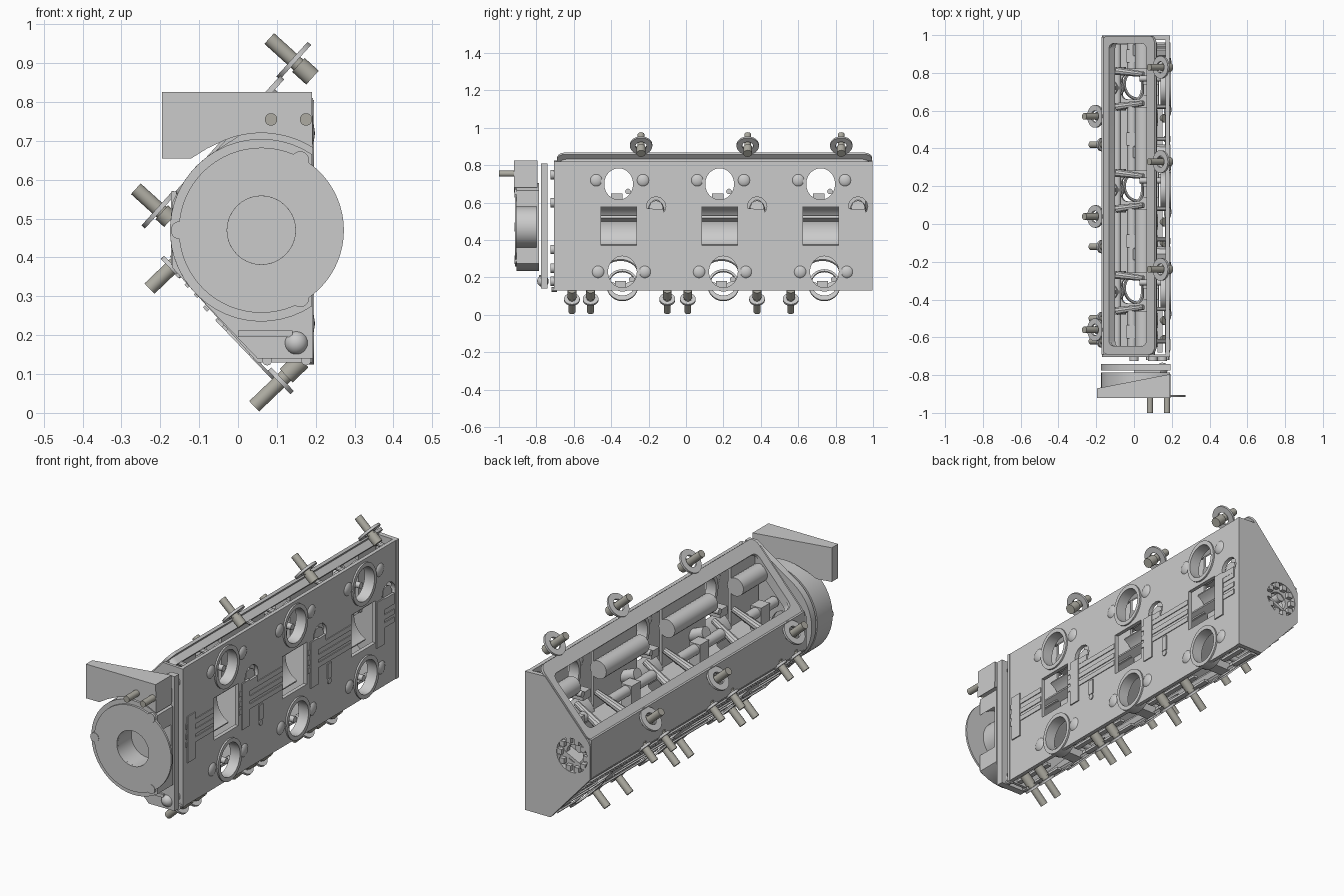
import bpy, bmesh
from math import sin, cos, radians, pi, acos
from mathutils import Matrix, Vector

if "Cube" in bpy.data.objects:
    bpy.data.objects.remove(bpy.data.objects["Cube"])

tan = bpy.data.materials.new("stud_metal")
tan.diffuse_color = (0.42, 0.41, 0.36, 1)
tan.use_nodes = True
tan.node_tree.nodes["Principled BSDF"].inputs["Base Color"].default_value = tan.diffuse_color

def finish(name, me, mat=None):
    me.shade_smooth()
    me.set_sharp_from_angle(angle=radians(35))
    if mat:
        me.materials.append(mat)
    ob = bpy.data.objects.new(name, me)
    bpy.context.collection.objects.link(ob)
    return ob

def frame(o, u, v):
    u, v = Vector(u).normalized(), Vector(v).normalized()
    m = Matrix((u, v, u.cross(v))).transposed().to_4x4()
    m.translation = Vector(o)
    return m

def plate(name, fr, loops, w0, w1, mat=None):
    """Flat plate from outlines (first outer, then holes), thick from w0 to w1."""
    cu = bpy.data.curves.new(name, 'CURVE')
    cu.dimensions, cu.fill_mode, cu.extrude = '2D', 'BOTH', abs(w1 - w0) / 2
    for lp in loops:
        s = cu.splines.new('POLY')
        s.points.add(len(lp) - 1)
        for p, (a, b) in zip(s.points, lp):
            p.co = (a, b, 0, 1)
        s.use_cyclic_u = True
    tmp = bpy.data.objects.new("tmp", cu)
    bpy.context.collection.objects.link(tmp)
    me = bpy.data.meshes.new_from_object(tmp.evaluated_get(bpy.context.evaluated_depsgraph_get()))
    bpy.data.objects.remove(tmp)
    bm = bmesh.new()
    bm.from_mesh(me)
    bmesh.ops.remove_doubles(bm, verts=bm.verts, dist=1e-5)
    bmesh.ops.recalc_face_normals(bm, faces=bm.faces)
    bm.transform(fr @ Matrix.Translation((0, 0, (w0 + w1) / 2)))
    bm.to_mesh(me)
    bm.free()
    return finish(name, me, mat)

def arc(cx, cy, r, a0=0, a1=360, n=32, ry=None):
    full = abs(a1 - a0) == 360
    ts = [radians(a0 + (a1 - a0) * i / (n if full else n - 1)) for i in range(n)]
    return [(cx + r * cos(t), cy + (ry or r) * sin(t)) for t in ts]

def rect(u0, u1, v0, v1, r=0):
    if not r:
        return [(u0, v0), (u1, v0), (u1, v1), (u0, v1)]
    return (arc(u1 - r, v1 - r, r, 0, 90, 6) + arc(u0 + r, v1 - r, r, 90, 180, 6)
            + arc(u0 + r, v0 + r, r, 180, 270, 6) + arc(u1 - r, v0 + r, r, 270, 360, 6))

def solid(name, make, mat=None, **kw):
    bm = bmesh.new()
    make(bm, **kw)
    me = bpy.data.meshes.new(name)
    bm.to_mesh(me)
    bm.free()
    return finish(name, me, mat)

def cyl(name, p0, p1, r, r2=None, n=20, mat=None):
    p0, p1 = Vector(p0), Vector(p1)
    d = p1 - p0
    m = Matrix.Translation((p0 + p1) / 2) @ d.to_track_quat('Z', 'Y').to_matrix().to_4x4()
    return solid(name, bmesh.ops.create_cone, mat, cap_ends=True, segments=n, radius1=r,
                 radius2=r if r2 is None else r2, depth=d.length, matrix=m)

def box(name, lo, hi):
    c, s = (Vector(lo) + Vector(hi)) / 2, Vector(hi) - Vector(lo)
    return solid(name, bmesh.ops.create_cube, size=1,
                 matrix=Matrix.Translation(c) @ Matrix.Diagonal((*s, 1)))

def ball(name, c, r, sx=1):
    return solid(name, bmesh.ops.create_uvsphere, u_segments=20, v_segments=12, radius=r,
                 matrix=Matrix.Translation(c) @ Matrix.Diagonal((sx, 1, 1, 1)))

# working planes: deck, valve cover slope (normal inward), exhaust slope (normal outward), end
DECK = frame((0, 0, 0), (0, 1, 0), (0, 0, 1))
UP = frame((-0.17, 0, 0.56), (0, 1, 0), (0.67, 0, 0.74))
LOW = frame((-0.17, 0, 0.375), (0, 1, 0), (0.69, 0, -0.72))
END = frame((0, 0, 0), (1, 0, 0), (0, 0, 1))       # normal is -y
bays = [-0.36, 0.18, 0.72]
gaps = [(-0.68, -0.46), (-0.26, 0.08), (0.28, 0.62), (0.82, 0.96)]

# deck plate with ports, plug holes and combustion recesses
holes = []
for y in bays:
    holes += [arc(y, 0.70, 0.08, ry=0.085), arc(y + 0.02, 0.23, 0.08, ry=0.085),
              rect(y - 0.095, y + 0.095, 0.37, 0.58), arc(y + 0.20, 0.58, 0.052, n=12)]
plate("deck_plate", DECK, [rect(-0.70, 0.99, 0.13, 0.82)] + holes, 0.168, 0.187)
for y in bays:
    for z, dy in ((0.70, 0), (0.23, 0.02)):
        plate("valve_seat_ring", DECK, [arc(y + dy, z, 0.095, ry=0.105),
              arc(y + dy, z, 0.077, ry=0.084)], 0.14, 0.195)
        cyl("valve_stem", (0.03, y + dy + 0.05, z - 0.04), (0.14, y + dy + 0.05, z - 0.04), 0.015)
        box("valve_guide", (0.05, y + dy - 0.04, z - 0.09), (0.13, y + dy + 0.02, z - 0.05))
    # curved chamber wall behind the recess
    plate("chamber_wall", frame((0, y, 0), (1, 0, 0), (0, 0, 1)),
          [arc(0.18, 0.475, 0.12, 115, 245, 16) + arc(0.18, 0.475, 0.11, 245, 115, 16)], -0.095, 0.095)
    for dy in (-0.12, 0.13):
        ball("deck_bolt_dome", (0.178, y + dy, 0.72), 0.036, 0.55)
        ball("deck_bolt_dome", (0.178, y + dy + 0.01, 0.23), 0.036, 0.55)
    cyl("plug", (0.08, y + 0.20, 0.565), (0.18, y + 0.20, 0.575), 0.045, 0.038, 8)
    cyl("plug_tube", (0.0, y + 0.20, 0.62), (0.11, y + 0.20, 0.575), 0.03)
    box("plug_block", (0.16, y + 0.16, 0.535), (0.192, y + 0.24, 0.565))
    if y < 0.7:
        cyl("oil_boss", (0.16, y + 0.27, 0.32), (0.192, y + 0.27, 0.32), 0.014, n=12)
        box("oil_block", (0.16, y + 0.255, 0.335), (0.192, y + 0.285, 0.41))
# centre ribs on the deck
for y0, y1 in gaps:
    for z in (0.42, 0.46, 0.51):
        box("deck_rib", (0.165, y0, z), (0.191, y1, z + 0.025))
for y in (-0.64, -0.21, 0.33, 0.85):
    box("deck_cross_block", (0.165, y - 0.03, 0.34), (0.193, y + 0.03, 0.57))

# valve cover rail and the wall below it
plate("cover_rail", UP, [rect(-0.69, 0.995, 0, 0.415, 0.04), rect(-0.645, 0.955, 0.055, 0.35, 0.03)], 0, 0.014)
plate("rail_skirt", UP, [rect(-0.68, 0.985, 0.015, 0.38, 0.04), rect(-0.65, 0.96, 0.05, 0.355, 0.03)], 0.014, 0.05)
box("cam_side_wall", (-0.172, -0.69, 0.38), (-0.158, 0.99, 0.57))
for y in (-0.62, -0.45, -0.08, 0.08, 0.45, 0.62, 0.94):
    cyl("deck_strut", (0.10, y, 0.80), (0.175, y, 0.79), 0.012, n=10)

# cavity floor with drain openings
FLOOR = frame((-0.165, 0, 0.40), (0, 1, 0), (0.33, 0, 0.16))
plate("cavity_floor", FLOOR, [rect(-0.69, 0.98, 0, 0.30)]
      + [rect(y - 0.06, y + 0.07, 0.11, 0.235, 0.03) for y in bays], 0, 0.015)
# upper cavity wall segments, long tubes and rocker shafts between ports
for y0, y1 in gaps:
    box("cavity_wall", (0.075, y0, 0.50), (0.09, y1, 0.82))
    cyl("bolt_tunnel", (0.05, y0, 0.72), (0.05, y1, 0.72), 0.045)
    cyl("rocker_shaft", (-0.01, y0, 0.58), (-0.01, y1, 0.58), 0.026)
    box("rocker_pedestal", (-0.04, (y0 + y1) / 2 - 0.035, 0.46), (0.02, (y0 + y1) / 2 + 0.035, 0.61))
cyl("camshaft", (-0.09, -0.68, 0.50), (-0.09, 0.97, 0.50), 0.022)
for y in bays:
    for d in (-0.1, 0.09):
        cyl("cam_lobe", (-0.085, y + d - 0.02, 0.505), (-0.085, y + d + 0.02, 0.505), 0.042)
        cyl("rocker_arm", (-0.09, y + d, 0.55), (0.05, y + d * 0.8, 0.62), 0.022, 0.015, 10)
    for i in range(5):
        c = Vector((-0.08, y, 0.46)) + Vector((-0.012, 0, 0.014)) * i
        cyl("valve_spring_coil", c, c + Vector((-0.006, 0, 0.007)), 0.04, n=16)

# exhaust side: sloped plate with ports, ribs and gasket rings
plate("exhaust_wall", LOW, [rect(-0.69, 0.98, 0, 0.325)]
      + [arc(y + 0.01, 0.21, 0.09) for y in bays], -0.012, 0)
for s in (0.02, 0.055, 0.09):
    plate("exhaust_rib", LOW, [rect(-0.69, 0.98, s, s + 0.012)], 0, 0.008)
for y in bays:
    plate("exhaust_gasket", LOW, [arc(y + 0.02, 0.29, 0.085, ry=0.115),
                                  arc(y + 0.02, 0.28, 0.07, ry=0.09)], 0.006, 0.014)
for y0, y1 in gaps:
    for s in (0.13, 0.20, 0.30):
        plate("exhaust_gasket_strip", LOW, [rect(y0, y1, s, s + 0.015)], 0.006, 0.014)
    for x in (0.06, 0.125):
        box("bottom_slat", (x, y0, 0.13), (x + 0.025, y1, 0.142))

# studs with washers on both slopes
def stud(name, fr, y, s, out, inn, rw, hole):
    plate(name + "_washer", fr, [arc(y, s, rw, n=24), arc(y, s, hole, n=24)], -0.006, 0.006)
    cyl(name, fr @ Vector((y, s, inn)), fr @ Vector((y, s, out)), 0.0185, n=14, mat=tan)
    cyl(name + "_collar", fr @ Vector((y, s, inn)), fr @ Vector((y, s, inn * 0.25)), 0.024, n=14, mat=tan)

for y in (-0.24, 0.33, 0.83):
    stud("cover_stud_upper", UP, y, 0.467, -0.085, 0.065, 0.06, 0.03)
for y in (-0.56, 0.04, 0.57):
    stud("cover_stud_lower", UP, y, -0.05, -0.08, 0.04, 0.06, 0.03)
for y in (-0.61, -0.51, -0.10, 0.01, 0.38, 0.56):
    stud("exhaust_stud_lower", LOW, y, 0.405, 0.095, -0.075, 0.042, 0.02)
for y in (-0.62, -0.50, -0.12, 0.04, 0.42, 0.57):
    stud("exhaust_stud_upper", LOW, y, 0.0, 0.08, -0.06, 0.035, 0.02)

# end plates
body = [(0.19, 0.13), (0.19, 0.82), (0.08, 0.825), (-0.16, 0.56), (-0.17, 0.54), (-0.17, 0.375), (0.05, 0.13)]
plate("rear_plate", END, [body, arc(-0.07, 0.47, 0.085)], -0.998, -0.975)
plate("rear_seal_ring", END, [arc(-0.07, 0.47, 0.085), arc(-0.07, 0.47, 0.045)], -0.975, -0.95)
for i in range(10):
    a = 2 * pi * i / 10
    x, z = -0.07 + 0.072 * cos(a), 0.47 + 0.072 * sin(a)
    box("rear_seal_tooth", (x - 0.013, 0.96, z - 0.013), (x + 0.013, 0.996, z + 0.013))
plate("front_wall", END, [body, arc(-0.06, 0.47, 0.07)], 0.69, 0.705)
for x, z in ((0.15, 0.18), (0.1, 0.25), (0.15, 0.75), (0.0, 0.6), (0.0, 0.35)):
    cyl("front_spacer", (x, -0.725, z), (x, -0.69, z), 0.025)
for x in (0.075, 0.175):
    cyl("bottom_plug", (x, -0.72, 0.135), (x, -0.69, 0.135), 0.013, n=10)

# front cover plate, round on the cam side
cx, cz = 0.06, 0.47
cover = [(0.193, 0.14), (0.193, 0.81), (0.15, 0.81)] + arc(cx, cz, 0.235, 125, 225, 20) + [(0.05, 0.14)]
plate("front_cover", END, [cover, arc(cx, cz, 0.08)], 0.74, 0.775)
box("front_cover_rib", (0.0, -0.785, 0.195), (0.14, -0.77, 0.212))
ball("front_cover_boss", (0.15, -0.765, 0.18), 0.031)

# open drive housing, cut flat at the deck side
a, b = [acos(0.13 / r) * 180 / pi for r in (0.235, 0.17)]
plate("drive_housing", END, [arc(cx, cz, 0.235, a, 360 - a, 36) + arc(cx, cz, 0.17, 360 - b, b, 30)], 0.79, 0.905)
plate("drive_back", END, [arc(cx, cz, 0.235, a, 360 - a, 36)], 0.785, 0.80)
plate("drive_drum", END, [arc(cx, cz, 0.11), arc(cx, cz, 0.088)], 0.80, 0.905)
plate("drive_disc", END, [arc(cx, cz, 0.2125, n=64), arc(cx, cz, 0.088, n=40)], 0.905, 0.915)
for x, z in ((0.16, 0.65), (-0.15, 0.47), (0.16, 0.295)):
    cyl("drive_bolt", (x, -0.917, z), (x, -0.79, z), 0.023)

# mounting bracket over the drive, thinning towards the cam side
under = arc(cx, cz, 0.25, 58, 112, 16) + [(-0.08, 0.68), (-0.12, 0.655)]
ob = plate("mount_bracket", END, [[(-0.195, 0.655), (-0.195, 0.825), (0.19, 0.825)] + under], 0.795, 0.92)
for v in ob.data.vertices:
    if v.co.y > -0.85:
        v.co.y -= 0.075 * (0.19 - v.co.x) / 0.385
for x in (0.085, 0.175):
    cyl("bracket_bolt", (x, -1.0, 0.755), (x, -0.9, 0.755), 0.016, mat=tan)
